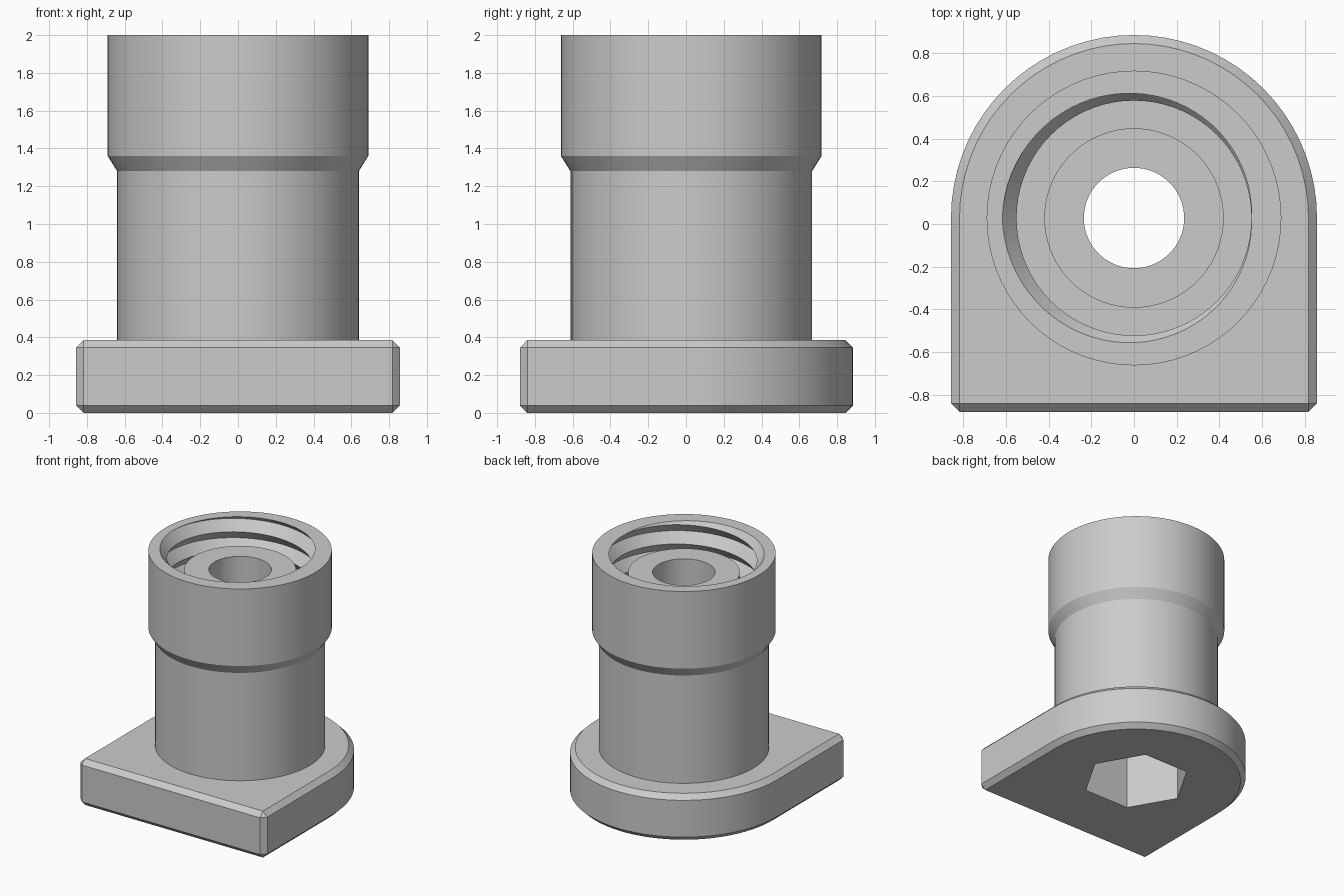
import bpy, bmesh, math

cube = bpy.data.objects.get("Cube")
if cube:
    bpy.data.objects.remove(cube, do_unlink=True)

CY = 0.028            # barrel axis in y
SEG = 72
TOP, PITCH = 2.0, 0.16
FLOOR = TOP - 4 * PITCH
R_MINOR, R_MAJOR = 0.55, 0.617
HEX_R, HEX_TOP = 0.42, 0.6
BASE_H, BASE_R, FRONT, CHAMFER = 0.385, 0.857, -0.88, 0.04

grey = bpy.data.materials.new("plain_grey")
grey.use_nodes = True
grey.diffuse_color = (0.6, 0.6, 0.6, 1)
grey.node_tree.nodes["Principled BSDF"].inputs["Base Color"].default_value = (0.6, 0.6, 0.6, 1)


def make_object(name, bm):
    bmesh.ops.remove_doubles(bm, verts=bm.verts[:], dist=0.0002)
    bmesh.ops.recalc_face_normals(bm, faces=bm.faces[:])
    mesh = bpy.data.meshes.new(name)
    bm.to_mesh(mesh)
    bm.free()
    mesh.materials.append(grey)
    obj = bpy.data.objects.new(name, mesh)
    bpy.context.collection.objects.link(obj)
    return obj


def activate(obj):
    bpy.ops.object.select_all(action="DESELECT")
    obj.select_set(True)
    bpy.context.view_layer.objects.active = obj


def thread_radius(a, z):
    """V-shaped right-hand thread, widest at the rim on the -x side."""
    t = ((z - TOP) / PITCH - (a - math.pi) / math.tau) % 1.0
    return R_MINOR + (R_MAJOR - R_MINOR) * abs(1 - 2 * t)


def hex_radius(a):
    sixth = math.pi / 3
    return HEX_R * math.cos(sixth / 2) / math.cos(a % sixth - sixth / 2)


def barrel_column(a):
    """Radius and height points, from outer foot over the rim and down the bore."""
    pts = [(0.64, BASE_H), (0.64, 1.28), (0.69, 1.36), (0.69, TOP)]
    for k in range(-1, 11):      # thread crests and roots, cut off at rim and floor
        z = TOP + PITCH * ((a - math.pi) / math.tau - k / 2)
        z = min(TOP, max(FLOOR, z))
        pts.append((thread_radius(a, z), z))
    pts += [(0.42, FLOOR), (0.42, 1.84), (0.235, 1.84), (0.235, HEX_TOP)]
    pts += [(hex_radius(a), HEX_TOP), (hex_radius(a), BASE_H)]
    return pts


# Barrel with threaded bore, centre post and through hole
bm = bmesh.new()
columns = []
for j in range(SEG + 1):
    a = math.tau * j / SEG
    columns.append([bm.verts.new((r * math.cos(a), CY + r * math.sin(a), z))
                    for r, z in barrel_column(a)])
for c, d in zip(columns, columns[1:]):
    for k in range(len(c) - 1):
        bm.faces.new((c[k], d[k], d[k + 1], c[k + 1]))
barrel = make_object("threaded_barrel", bm)


# Rounded base plate with chamfered edges
def outline(inset):
    r = BASE_R - inset
    n = SEG // 2
    pts = [(r * math.cos(math.pi * i / n), CY + r * math.sin(math.pi * i / n))
           for i in range(n + 1)]
    w, c = BASE_R - CHAMFER, FRONT + CHAMFER
    if inset:
        return pts + [(-w, c), (-w, c), (w, c), (w, c)]
    return pts + [(-BASE_R, c), (-w, FRONT), (w, FRONT), (BASE_R, c)]


bm = bmesh.new()
rings = []
for z, inset in ((0, CHAMFER), (CHAMFER, 0), (BASE_H - CHAMFER, 0), (BASE_H, CHAMFER)):
    rings.append([bm.verts.new((x, y, z)) for x, y in outline(inset)])
for lo, hi in zip(rings, rings[1:]):
    for i in range(len(lo)):
        n = (i + 1) % len(lo)
        bm.faces.new((lo[i], lo[n], hi[n], hi[i]))
bm.faces.new(rings[0][::-1])
bm.faces.new(rings[-1])
base = make_object("base_plate", bm)

# Hexagonal socket through the base
bm = bmesh.new()
bmesh.ops.create_cone(bm, cap_ends=True, segments=6, radius1=HEX_R, radius2=HEX_R, depth=1)
side = max(bm.verts, key=lambda v: v.co.x)
turn = math.atan2(side.co.y, side.co.x)
for v in bm.verts:
    x, y = v.co.x, v.co.y
    v.co.x = x * math.cos(turn) + y * math.sin(turn)
    v.co.y = y * math.cos(turn) - x * math.sin(turn) + CY
cutter = make_object("hex_cutter", bm)
cutter.hide_render = True
mod = base.modifiers.new("socket", "BOOLEAN")
mod.operation = "DIFFERENCE"
mod.solver = "EXACT"
mod.object = cutter
activate(base)
bpy.ops.object.modifier_apply(modifier=mod.name)
bpy.data.objects.remove(cutter, do_unlink=True)

for obj in (barrel, base):
    activate(obj)
    bpy.ops.object.shade_smooth_by_angle(angle=math.radians(25))
